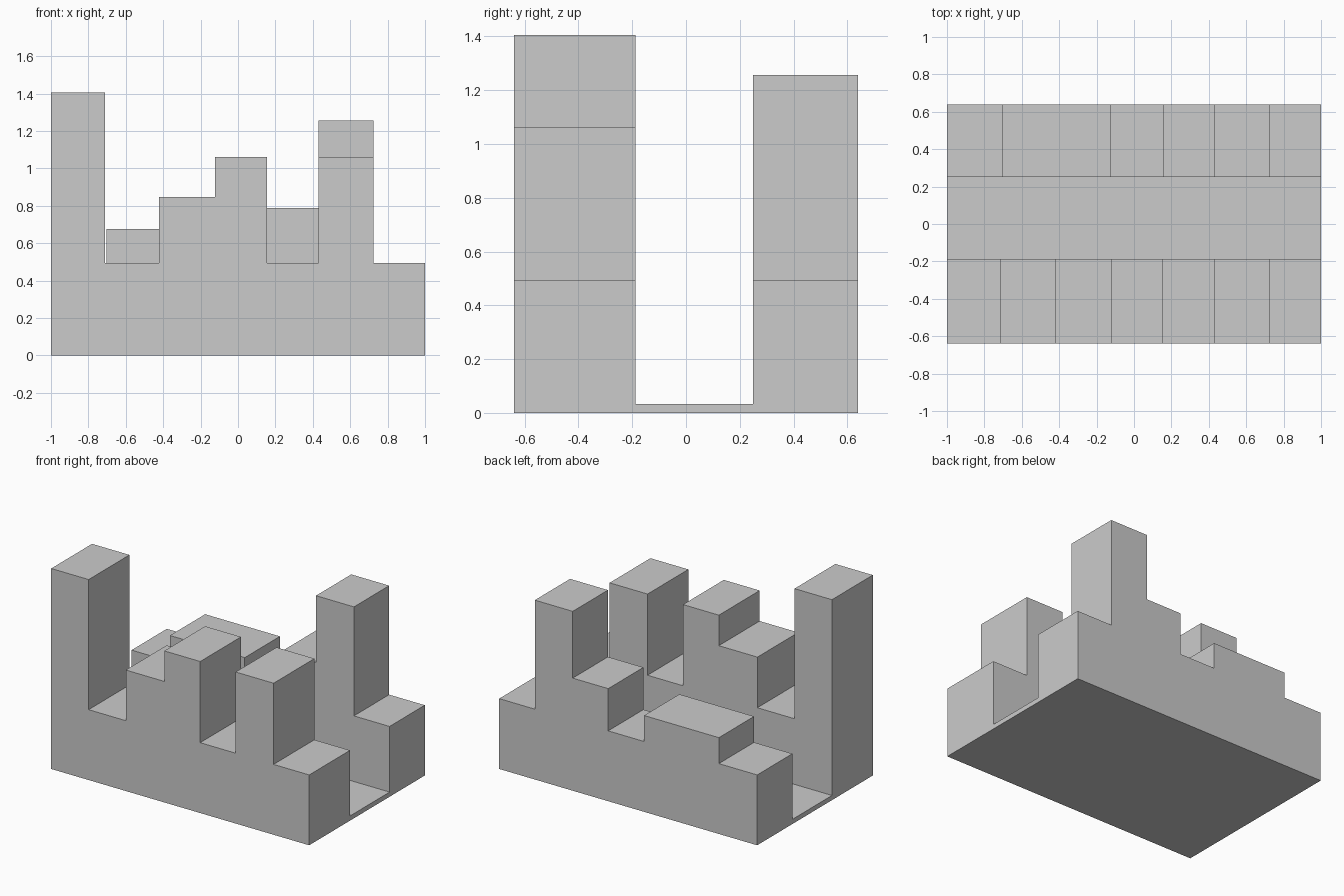
import bpy
import bmesh
from mathutils import Vector

if "Cube" in bpy.data.objects:
    bpy.data.objects.remove(bpy.data.objects["Cube"])


def wall(name, y0, y1, start, steps):
    """Extrude a stepped skyline; steps are (right x, top z) pairs."""
    outline = [(start, 0.0)]
    x = start
    for right, top in steps:
        outline += [(x, top), (right, top)]
        x = right
    outline.append((x, 0.0))

    bm = bmesh.new()
    face = bm.faces.new([bm.verts.new((px, y0, pz)) for px, pz in outline])
    ext = bmesh.ops.extrude_face_region(bm, geom=[face], use_keep_orig=True)
    moved = [v for v in ext["geom"] if isinstance(v, bmesh.types.BMVert)]
    bmesh.ops.translate(bm, verts=moved, vec=Vector((0, y1 - y0, 0)))
    bmesh.ops.recalc_face_normals(bm, faces=bm.faces)
    mesh = bpy.data.meshes.new(name)
    bm.to_mesh(mesh)
    bm.free()
    obj = bpy.data.objects.new(name, mesh)
    bpy.context.collection.objects.link(obj)
    return obj


LOW = 0.493  # common ledge height

# Front wall with its tall corner tower and merlons
wall("front_wall", -0.64, -0.188, -1.0, [
    (-0.71, 1.405), (-0.422, LOW), (-0.123, 0.848), (0.155, 1.062),
    (0.43, LOW), (0.724, 1.062), (1.0, LOW)])

# Back wall with a wide low block and one tower
wall("back_wall", 0.25, 0.64, -1.0, [
    (-0.703, LOW), (-0.123, 0.675), (0.155, LOW), (0.43, 0.789),
    (0.724, 1.257), (1.0, LOW)])

# Thin floor of the open channel between the walls
wall("channel_floor", -0.188, 0.25, -1.0, [(1.0, 0.033)])
